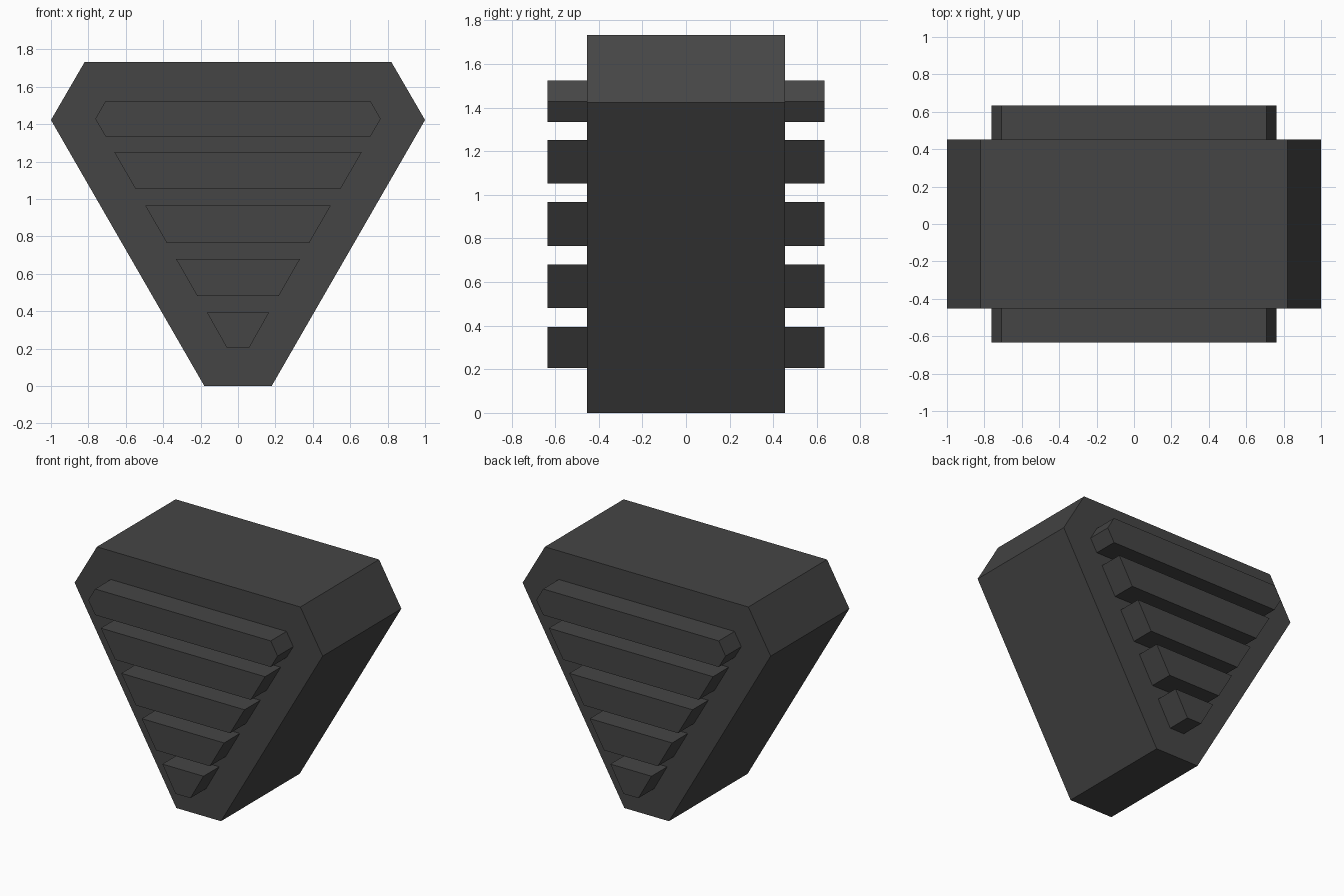
import bpy, bmesh

if "Cube" in bpy.data.objects:
    bpy.data.objects.remove(bpy.data.objects["Cube"])

dark = bpy.data.materials.new("dark_grey")
dark.diffuse_color = (0.06, 0.06, 0.06, 1)
dark.use_nodes = True
dark.node_tree.nodes["Principled BSDF"].inputs["Base Color"].default_value = dark.diffuse_color


def prism(name, half, y0, y1):
    """Mirror a right-hand (x, z) half profile and extrude it along y."""
    outline = half + [(-x, z) for x, z in reversed(half)]
    bm = bmesh.new()
    face = bm.faces.new([bm.verts.new((x, y0, z)) for x, z in outline])
    ext = bmesh.ops.extrude_face_region(bm, geom=[face])
    verts = [v for v in ext["geom"] if isinstance(v, bmesh.types.BMVert)]
    bmesh.ops.translate(bm, verts=verts, vec=(0, y1 - y0, 0))
    bmesh.ops.recalc_face_normals(bm, faces=bm.faces)
    mesh = bpy.data.meshes.new(name)
    bm.to_mesh(mesh)
    bm.free()
    mesh.materials.append(dark)
    obj = bpy.data.objects.new(name, mesh)
    bpy.context.collection.objects.link(obj)
    return obj


BODY_Y, RIB_Y = 0.453, 0.634

# Truncated triangular body
prism("body", [(0.18, 0), (1.0, 1.422), (0.82, 1.732)], -BODY_Y, BODY_Y)

# Grille ribs on front and back, following an inset copy of the outline
ribs = [
    [(0.06, 0.205), (0.166, 0.393)],
    [(0.217, 0.48), (0.332, 0.68)],
    [(0.38, 0.764), (0.497, 0.966)],
    [(0.547, 1.052), (0.662, 1.251)],
    [(0.708, 1.334), (0.763, 1.428), (0.708, 1.524)],
]
for i, half in enumerate(ribs, 1):
    prism(f"front_rib_{i}", half, -RIB_Y, -BODY_Y)
    prism(f"back_rib_{i}", half, BODY_Y, RIB_Y)
